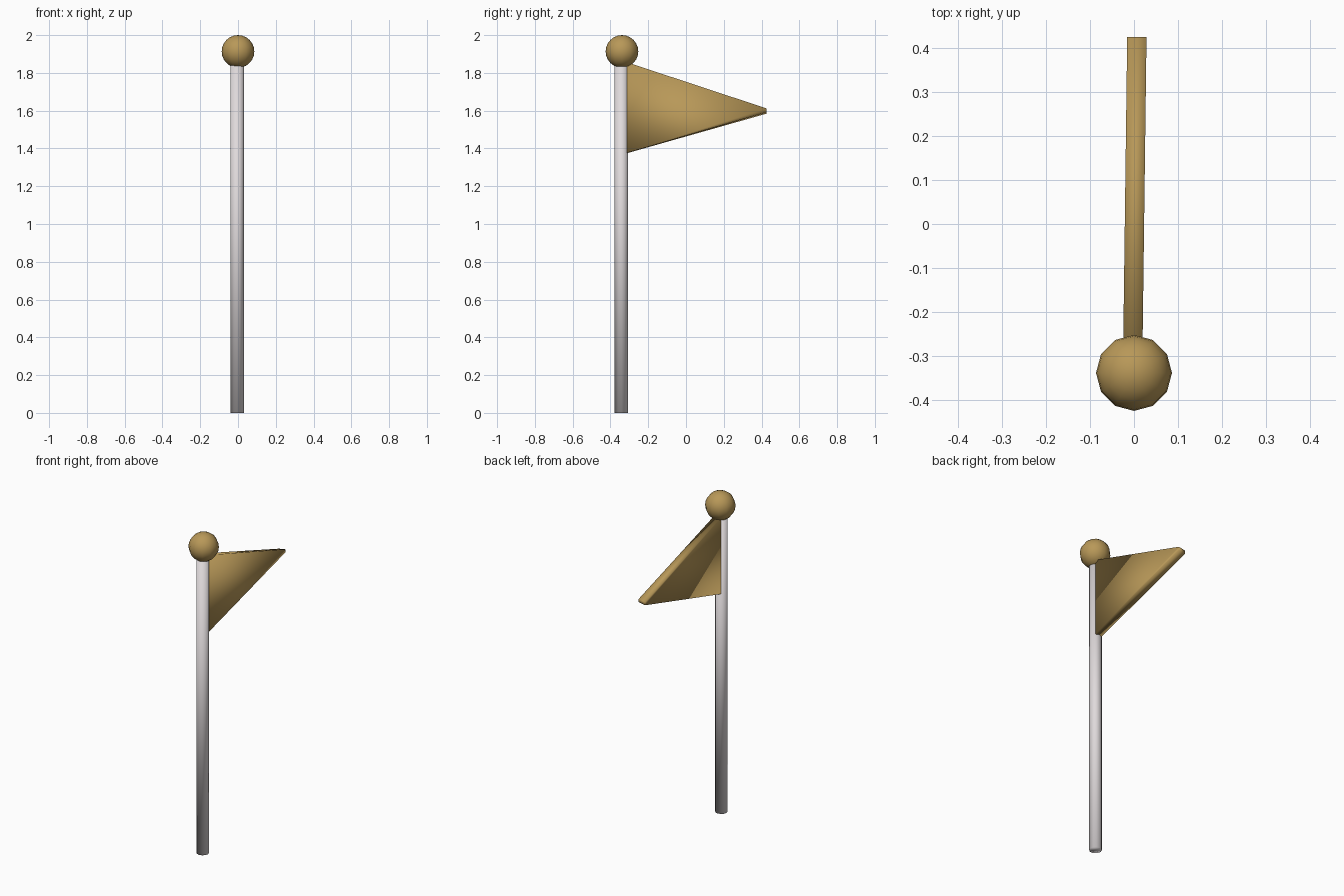
import bpy, bmesh
from mathutils import Vector

if "Cube" in bpy.data.objects:
    bpy.data.objects.remove(bpy.data.objects["Cube"])


def material(name, rgb):
    m = bpy.data.materials.new(name)
    m.diffuse_color = (*rgb, 1)
    m.use_nodes = True
    m.node_tree.nodes["Principled BSDF"].inputs["Base Color"].default_value = m.diffuse_color
    return m


gold = material("gold", (0.479, 0.314, 0.098))
silver = material("silver", (0.74, 0.70, 0.71))


def finish(name, bm, mat):
    bmesh.ops.recalc_face_normals(bm, faces=bm.faces)
    for f in bm.faces:
        f.smooth = True
    me = bpy.data.meshes.new(name)
    bm.to_mesh(me)
    bm.free()
    me.materials.append(mat)
    ob = bpy.data.objects.new(name, me)
    bpy.context.collection.objects.link(ob)
    return ob


# Pole: plain cylinder, smooth over its caps
bm = bmesh.new()
bmesh.ops.create_cone(bm, cap_ends=True, segments=12, radius1=0.036, radius2=0.036, depth=1.86)
pole = finish("pole", bm, silver)
pole.location = (-0.005, -0.342, 0.93)

# Ball on top of the pole
bm = bmesh.new()
bmesh.ops.create_uvsphere(bm, u_segments=12, v_segments=12, radius=0.0865)
ball = finish("finial_ball", bm, gold)
ball.location = (0, -0.339, 1.9135)

# Pennant: a box tapering to a small tip, slightly turned and rolled
bm = bmesh.new()
rings = []
for y, cx, top, bottom, roll in ((-0.312, -0.003, 1.856, 1.375, 0.002),
                                 (0.426, 0.0065, 1.612, 1.584, 0.008)):
    rings.append([bm.verts.new(Vector(p)) for p in (
        (cx - 0.022, y, bottom), (cx + 0.022, y, bottom + roll),
        (cx + 0.022, y, top), (cx - 0.022, y, top - roll))])
a, b = rings
bm.faces.new(a)
bm.faces.new(b)
for i in range(4):
    j = (i + 1) % 4
    bm.faces.new((a[i], a[j], b[j], b[i]))
finish("pennant", bm, gold)
